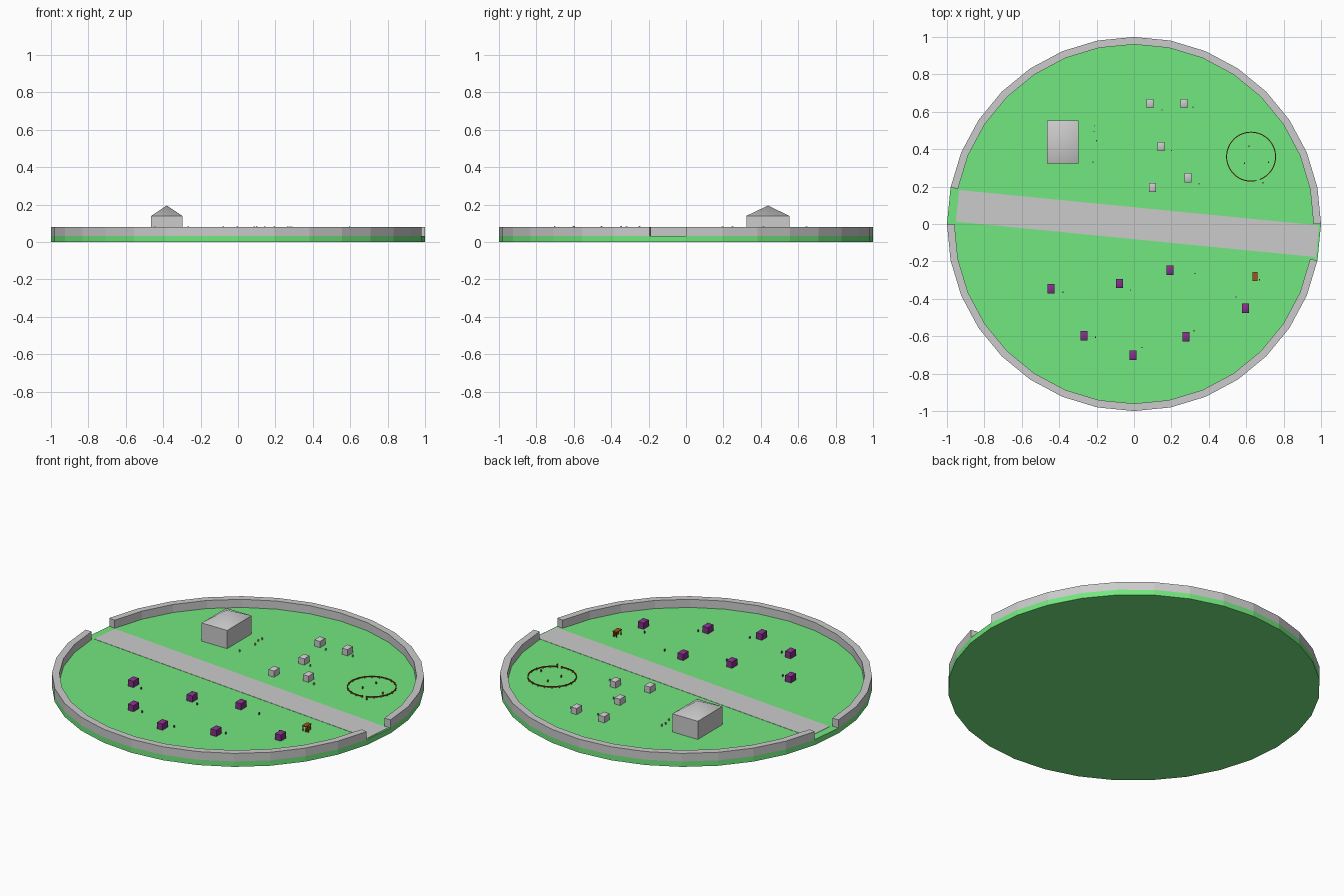
import bpy, bmesh, math
from mathutils import Vector, Matrix

if "Cube" in bpy.data.objects:
    bpy.data.objects.remove(bpy.data.objects["Cube"])

def mat(name, c):
    m = bpy.data.materials.new(name)
    m.diffuse_color = (*c, 1)
    m.use_nodes = True
    m.node_tree.nodes["Principled BSDF"].inputs["Base Color"].default_value = m.diffuse_color
    return m

GREEN = mat("grass green", (0.17, 0.80, 0.21))
GREY = mat("stone grey", (0.60, 0.60, 0.60))
PURPLE = mat("purple", (0.23, 0.03, 0.25))
BROWN = mat("wood brown", (0.38, 0.08, 0.01))

GROUND = 0.032
N = 32          # sides of the round base

def finish(name, bm, m, smooth=False):
    bmesh.ops.recalc_face_normals(bm, faces=bm.faces)
    me = bpy.data.meshes.new(name)
    bm.to_mesh(me)
    bm.free()
    me.materials.append(m)
    if smooth:
        for p in me.polygons:
            p.use_smooth = True
    ob = bpy.data.objects.new(name, me)
    bpy.context.collection.objects.link(ob)
    return ob

def add_box(bm, c, s, rot=0):
    mtx = Matrix.Translation(c) @ Matrix.Rotation(rot, 4, 'Z') @ Matrix.Diagonal((*s, 1))
    bmesh.ops.create_cube(bm, size=1, matrix=mtx)

def ring_arc(bm, centre, r0, r1, z0, z1, a0, a1, steps):
    """Solid curved wall with square section, from angle a0 to a1."""
    rows = []
    for i in range(steps + 1):
        a = a0 + (a1 - a0) * i / steps
        rows.append([bm.verts.new((centre[0] + r * math.cos(a), centre[1] + r * math.sin(a), z))
                     for r, z in ((r0, z0), (r1, z0), (r1, z1), (r0, z1))])
    for p, q in zip(rows, rows[1:]):
        for k in range(4):
            bm.faces.new((p[k], p[(k + 1) % 4], q[(k + 1) % 4], q[k]))
    bm.faces.new(rows[0])
    bm.faces.new(rows[-1][::-1])

# Round grass base
bm = bmesh.new()
bmesh.ops.create_cone(bm, cap_ends=True, segments=N, radius1=1, radius2=1, depth=GROUND,
                      matrix=Matrix.Translation((0, 0, GROUND / 2)))
finish("grass_base", bm, GREEN)

# Town wall: two halves, each leaving a one-segment gate
step = math.tau / N
bm = bmesh.new()
for start in (0, math.pi):
    ring_arc(bm, (0, 0), 0.96, 1.0, GROUND, 0.08, start, start + math.pi - step, N // 2 - 1)
finish("town_wall", bm, GREY)

# Road between the gates
bm = bmesh.new()
add_box(bm, (0.019, 0.0025, GROUND), (1.934, 0.17, 0.003), -step / 2)
finish("road", bm, GREY)

def building(name, x, y, sx, sy, eaves, peak, m):
    """Box walls with a four-sided pointed roof."""
    bm = bmesh.new()
    add_box(bm, (x, y, (GROUND + eaves) / 2), (sx, sy, eaves - GROUND))
    finish(name + "_walls", bm, m)
    bm = bmesh.new()
    base = [bm.verts.new((x + i * sx / 2, y + j * sy / 2, eaves))
            for i, j in ((-1, -1), (1, -1), (1, 1), (-1, 1))]
    tip = bm.verts.new((x, y, peak))
    for i in range(4):
        bm.faces.new((base[i], base[(i + 1) % 4], tip))
    finish(name + "_roof", bm, m, smooth=True)

# Great hall and small houses
building("great_hall", -0.381, 0.438, 0.167, 0.23, 0.14, 0.195, GREY)
stone = [(0.086, 0.644), (0.267, 0.644), (0.144, 0.414), (0.289, 0.248), (0.10, 0.195)]
violet = [(-0.444, -0.347), (-0.078, -0.318), (0.193, -0.248), (-0.267, -0.598),
          (-0.005, -0.702), (0.278, -0.602), (0.596, -0.451)]
for label, spots, m in (("stone_house", stone, GREY), ("purple_house", violet, PURPLE)):
    for x, y in spots:
        building(label, x, y, 0.037, 0.05, 0.069, 0.085, m)

# Market stall: posts, counter and canopy
sx, sy = 0.647, -0.28
bm = bmesh.new()
for i in (-1, 1):
    for j in (-1, 1):
        add_box(bm, (sx + i * 0.011, sy + j * 0.021, 0.047), (0.004, 0.004, 0.03))
add_box(bm, (sx + 0.009, sy, 0.041), (0.008, 0.044, 0.018))
add_box(bm, (sx, sy, 0.063), (0.028, 0.048, 0.005))
finish("market_stall", bm, BROWN)

# Paddock fence with a small opening
bm = bmesh.new()
C, R = (0.626, 0.36), 0.131
a0 = math.radians(-68)
a1 = a0 + math.radians(350)
ring_arc(bm, C, R - 0.0025, R + 0.0025, 0.037, 0.042, a0, a1, 40)
for i in range(21):
    a = a0 + (a1 - a0) * i / 20
    add_box(bm, (C[0] + R * math.cos(a), C[1] + R * math.sin(a), 0.038), (0.005, 0.005, 0.012), a)
finish("paddock_fence", bm, BROWN)

# Tiny townsfolk: body and head
def folk(name, spots, m):
    bm = bmesh.new()
    for x, y in spots:
        add_box(bm, (x, y, GROUND + 0.005), (0.005, 0.007, 0.01))
        add_box(bm, (x, y, GROUND + 0.012), (0.004, 0.004, 0.004))
    finish(name, bm, m)

folk("grey_townsfolk", [(-0.21, 0.525), (-0.2, 0.445), (-0.213, 0.495), (-0.22, 0.33),
                        (0.15, 0.61), (0.315, 0.625), (0.2, 0.393), (0.348, 0.215)], GREY)
folk("purple_townsfolk", [(-0.38, -0.365), (-0.02, -0.355), (0.325, -0.265), (-0.205, -0.605),
                          (0.043, -0.66), (0.32, -0.57), (0.545, -0.39)], PURPLE)
folk("paddock_folk", [(0.615, 0.415), (0.59, 0.325), (0.72, 0.33), (0.69, 0.22), (0.67, -0.298)], BROWN)
